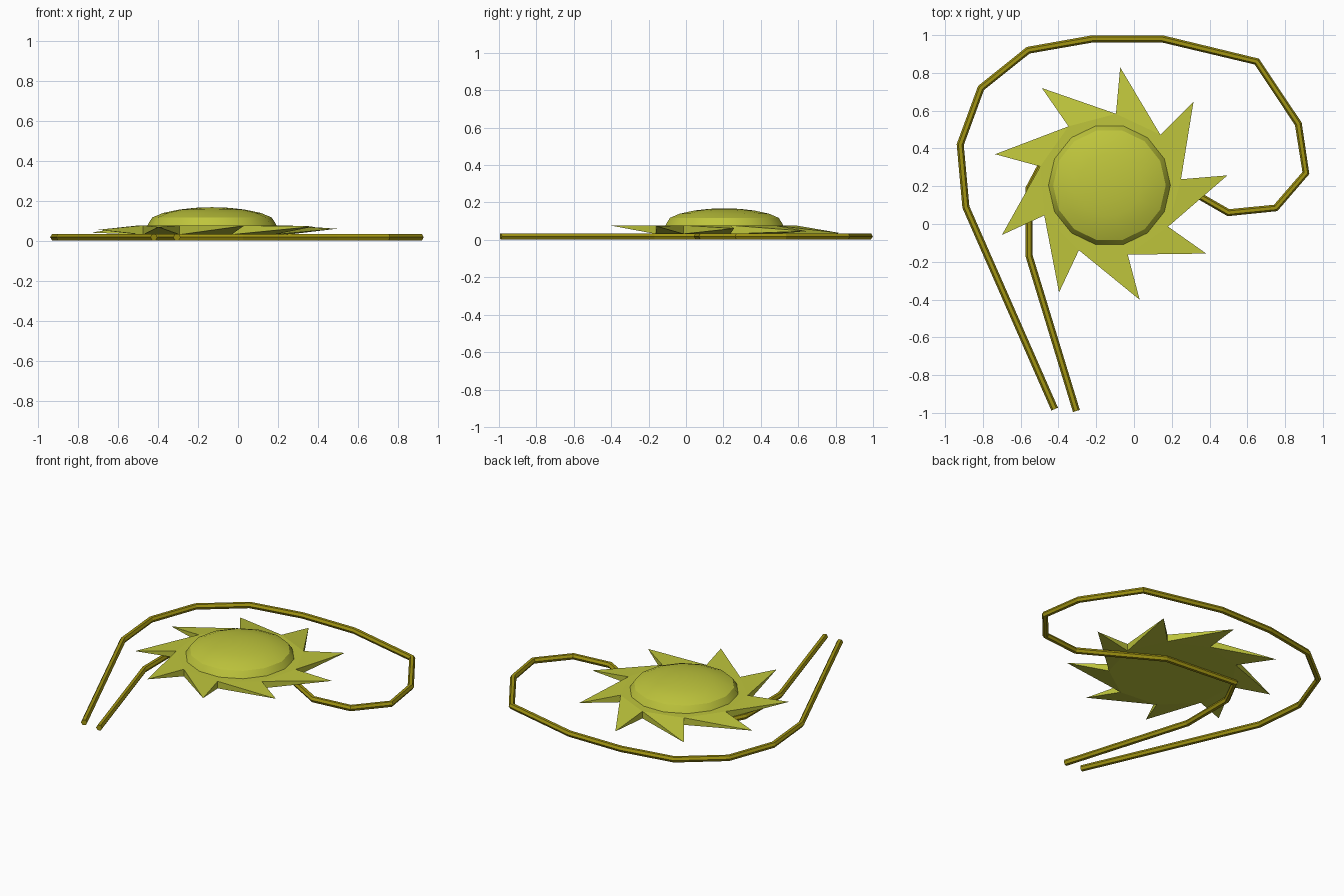
import bpy, bmesh, math

if "Cube" in bpy.data.objects:
    bpy.data.objects.remove(bpy.data.objects["Cube"])

CX, CY = -0.13, 0.205   # centre of the star and dome


def material(name, rgb):
    m = bpy.data.materials.new(name)
    m.diffuse_color = (*rgb, 1)
    m.use_nodes = True
    m.node_tree.nodes["Principled BSDF"].inputs["Base Color"].default_value = m.diffuse_color
    return m


lime = material("yellow green", (0.52, 0.56, 0.045))
olive = material("dark olive gold", (0.36, 0.30, 0.006))


def add_mesh(name, bm, mat):
    bmesh.ops.recalc_face_normals(bm, faces=bm.faces)
    me = bpy.data.meshes.new(name)
    bm.to_mesh(me)
    bm.free()
    me.materials.append(mat)
    ob = bpy.data.objects.new(name, me)
    bpy.context.collection.objects.link(ob)
    return ob


# Cord: a hexagonal tube along an open loop that passes under the star
path = [(-0.42, -0.98), (-0.89, 0.09), (-0.92, 0.42), (-0.81, 0.72), (-0.56, 0.92),
        (-0.22, 0.98), (0.15, 0.98), (0.65, 0.86), (0.87, 0.53), (0.91, 0.27),
        (0.75, 0.085), (0.50, 0.06), (0.03, 0.33), (-0.46, 0.375), (-0.555, 0.19),
        (-0.555, -0.17), (-0.305, -0.99)]
cu = bpy.data.curves.new("cord", 'CURVE')
cu.dimensions = '3D'
cu.bevel_depth = 0.019
cu.bevel_resolution = 1
cu.use_fill_caps = True
sp = cu.splines.new('POLY')
sp.points.add(len(path) - 1)
for p, (x, y) in zip(sp.points, path):
    p.co = (x, y, 0.019, 1)
sp.use_smooth = False
cu.materials.append(olive)
cord = bpy.data.objects.new("cord", cu)
bpy.context.collection.objects.link(cord)
bpy.context.view_layer.objects.active = cord
cord.select_set(True)
bpy.ops.object.convert(target='MESH')
cord.select_set(False)

# Star: nine-sided hub with sawtooth rays; the ray tips lie on a slightly tilted plane
N, R_HUB, R_TIP, Z0, Z1 = 9, 0.38, 0.627, 0.032, 0.078
bm = bmesh.new()
low, high, tips = [], [], []
for i in range(N):
    a = math.radians(84.8 + 360 / N * i)
    c, s = math.cos(a), math.sin(a)
    low.append(bm.verts.new((CX + R_HUB * c, CY + R_HUB * s, Z0)))
    high.append(bm.verts.new((CX + R_HUB * c, CY + R_HUB * s, Z1)))
    tips.append(bm.verts.new((CX + R_TIP * c, CY + R_TIP * s,
                              0.055 + 0.008 * c - 0.020 * s)))
bm.faces.new(high)
bm.faces.new(low)
for i in range(N):
    j = i - 1
    t = tips[i]
    bm.faces.new((high[j], high[i], t))   # top of ray
    bm.faces.new((low[i], low[j], t))     # underside
    bm.faces.new((high[i], low[i], t))    # radial side
    bm.faces.new((low[j], high[j], t))    # slanted side
add_mesh("star", bm, lime)

# Dome: low lathe with a steep rim
bm = bmesh.new()
SIDES = 14
profile = [(0.325, 0.074), (0.315, 0.092), (0.298, 0.118), (0.245, 0.140),
           (0.165, 0.157), (0.085, 0.166)]
rings = [[bm.verts.new((CX + r * math.cos(math.tau * k / SIDES),
                        CY + r * math.sin(math.tau * k / SIDES), z))
          for k in range(SIDES)] for r, z in profile]
for a, b in zip(rings, rings[1:]):
    for k in range(SIDES):
        n = (k + 1) % SIDES
        bm.faces.new((a[k], a[n], b[n], b[k]))
top = bm.verts.new((CX, CY, 0.169))
for k in range(SIDES):
    bm.faces.new((rings[-1][k], rings[-1][(k + 1) % SIDES], top))
bm.faces.new(rings[0])
dome = add_mesh("dome", bm, lime)
bpy.context.view_layer.objects.active = dome
dome.select_set(True)
bpy.ops.object.shade_smooth_by_angle(angle=math.radians(28))
